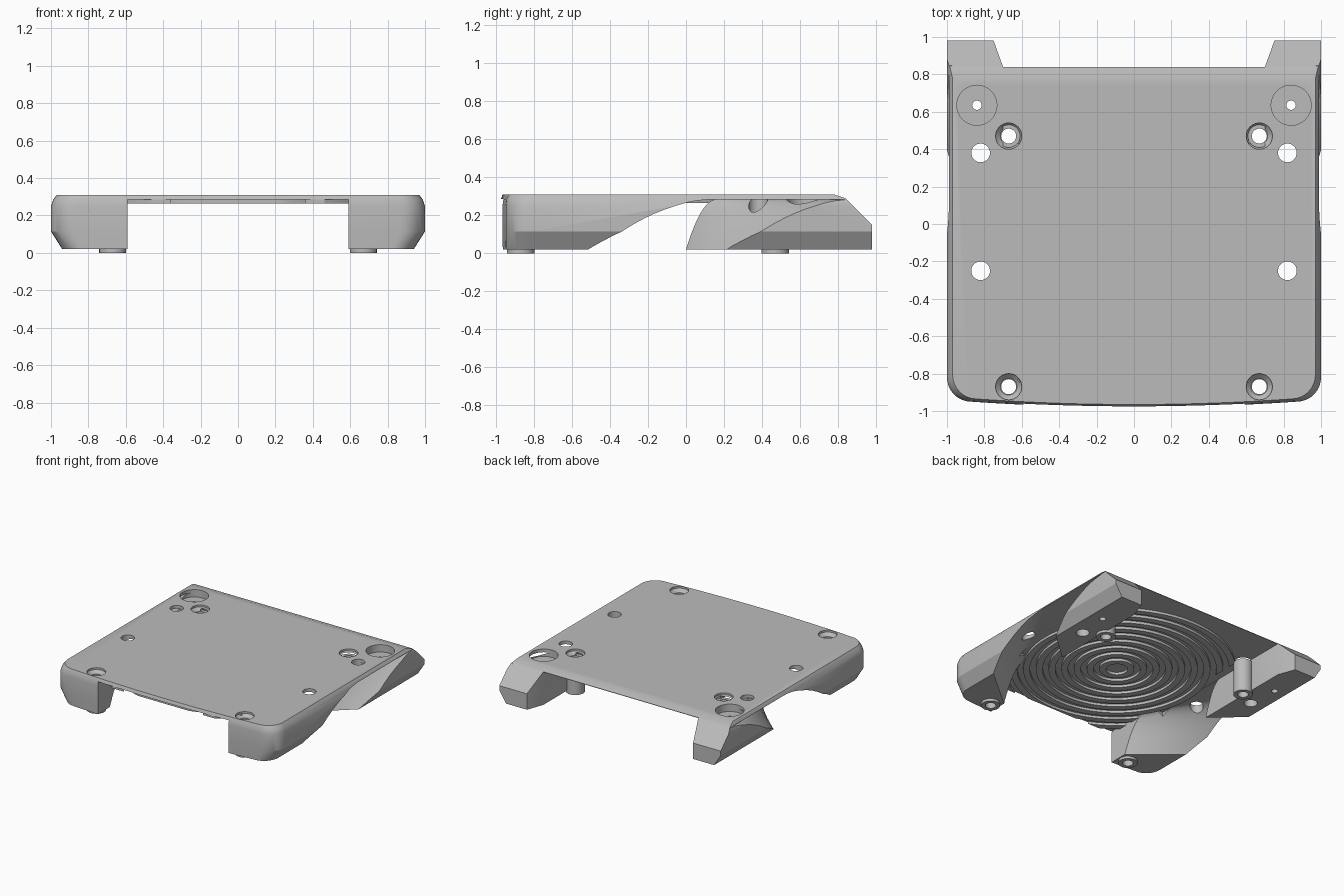
import bpy, bmesh, math

cube = bpy.data.objects.get("Cube")
if cube:
    bpy.data.objects.remove(cube, do_unlink=True)

grey = bpy.data.materials.new("plain_grey")
grey.use_nodes = True
grey.diffuse_color = (0.5, 0.5, 0.5, 1)
grey.node_tree.nodes["Principled BSDF"].inputs["Base Color"].default_value = (0.5, 0.5, 0.5, 1)

TOP, UNDER, FOOT = 0.31, 0.285, 0.02


def loft(name, rings, closed=False):
    """Skin a list of equal-length rings, capped unless closed into a loop."""
    bm = bmesh.new()
    vs = [[bm.verts.new(p) for p in r] for r in rings]
    n = len(rings[0])
    for i in range(len(rings) if closed else len(rings) - 1):
        a, b = vs[i], vs[(i + 1) % len(vs)]
        for j in range(n):
            k = (j + 1) % n
            bm.faces.new((a[j], a[k], b[k], b[j]))
    if not closed:
        bm.faces.new(vs[0])
        bm.faces.new(vs[-1])
    bmesh.ops.recalc_face_normals(bm, faces=bm.faces)
    mesh = bpy.data.meshes.new(name)
    bm.to_mesh(mesh)
    bm.free()
    ob = bpy.data.objects.new(name, mesh)
    bpy.context.collection.objects.link(ob)
    mesh.materials.append(grey)
    return ob


def prism(name, pts, z0, z1):
    return loft(name, [[(x, y, z) for x, y in pts] for z in (z0, z1)])


def box(name, x0, x1, y0, y1, z0, z1):
    return prism(name, [(x0, y0), (x1, y0), (x1, y1), (x0, y1)], z0, z1)


def circle(cx, cy, r, z, n=32):
    return [(cx + r * math.cos(t * math.tau / n), cy + r * math.sin(t * math.tau / n), z)
            for t in range(n)]


def turned(name, cx, cy, levels):
    return loft(name, [circle(cx, cy, r, z) for r, z in levels])


def tube(name, cx, cy, r0, r1, z0, z1, n=32):
    corners = [(r0, z0), (r1, z0), (r1, z1), (r0, z1)]
    return loft(name, [circle(cx, cy, r, z, n) for r, z in corners], closed=True)


def boolean(ob, tool, op="DIFFERENCE"):
    m = ob.modifiers.new("cut", "BOOLEAN")
    m.operation, m.solver, m.object = op, "EXACT", tool
    bpy.context.view_layer.objects.active = ob
    bpy.ops.object.modifier_apply(modifier=m.name)
    bpy.data.objects.remove(tool, do_unlink=True)


def smooth(ob):
    bpy.ops.object.select_all(action="DESELECT")
    ob.select_set(True)
    bpy.context.view_layer.objects.active = ob
    bpy.ops.object.shade_smooth_by_angle(angle=math.radians(25))


# Outer shell: rounded front corners and a slightly bowed front edge
half = [(1, 0.98)]
for i in range(9):
    t = i / 8 * math.pi / 2
    half.append((0.87 + 0.13 * math.cos(t), -0.82 - 0.13 * math.sin(t)))
for i in range(1, 8):
    x = 0.87 * (1 - i / 8)
    half.append((x, -0.98 + 0.03 * (x / 0.87) ** 2))
outline = half + [(0, -0.98)] + [(-x, y) for x, y in reversed(half)]
levels = [(FOOT, 0.94, 0), (0.115, 1, 0), (0.25, 1, 0), (0.285, 0.988, 0.005), (TOP, 0.97, 0.015)]
body = loft("base_plate_with_legs", [
    [(x * s, y + (d if y < -0.5 else 0), z) for x, y in outline] for z, s, d in levels])

# Hollow underside between the legs
boolean(body, box("void", -0.59, 0.59, -1.2, 1.2, -0.1, UNDER))
boolean(body, box("void", -0.7, 0.7, -0.5, 0.845, -0.1, UNDER + 0.001))

# Gap between the rear feet, and the sloping rear of plate and feet
boolean(body, prism("void", [(-0.7, 0.84), (0.7, 0.84), (0.83, 1.2), (-0.83, 1.2)], -0.1, 0.5))
slope = [(0.755, 0.318), (0.84, 0.29), (1.1, 0.03), (1.1, 0.5), (0.755, 0.5)]
boolean(body, loft("void", [[(x, y, z) for y, z in slope] for x in (-1.2, 1.2)]))


# Flared side openings: parabolic arch behind the front leg, domed front on the rear leg
def arch_section(x):
    f = (x - 0.6) / 0.37
    b = max(0, (x - 0.7) / 0.27)
    f0, f1 = -0.8 + 0.31 * f, -0.57 + 0.69 * f
    b0, b1 = 0.24 * b, 0.16 + 0.68 * b

    def curve(y0, y1):
        return [(x, y0 + (y1 - y0) * s / 12,
                 FOOT + (UNDER - 0.001 - FOOT) * (1 - (1 - s / 12) ** 2)) for s in range(13)]
    return ([(x, f0, -0.1)] + curve(f0, f1) + curve(b0, b1)[::-1] + [(x, b0, -0.1)])


for side in (-1, 1):
    rings = [[(side * px, y, z) for px, y, z in arch_section(x)]
             for x in (0.55, 0.7, 0.8, 0.9, 0.97, 1.06)]
    opening = loft("void", rings)
    bm = bmesh.new()
    bm.from_mesh(opening.data)
    bmesh.ops.triangulate(bm, faces=bm.faces)
    bm.to_mesh(opening.data)
    bm.free()
    boolean(body, opening)

# Screw holes, countersinks and the large rear counterbores
for side in (-1, 1):
    for y in (0.38, -0.25):
        boolean(body, turned("hole", side * 0.82, y, [(0.05, -0.1), (0.05, 0.5)]))
    for y in (0.47, -0.87):
        boolean(body, turned("hole", side * 0.67, y, [
            (0.045, -0.1), (0.045, 0.27), (0.07, 0.295), (0.07, 0.5)]))
    boolean(body, turned("hole", side * 0.84, 0.635, [
        (0.025, -0.1), (0.025, 0.25), (0.107, 0.25), (0.107, 0.5)]))
smooth(body)

# Screw bosses ending in round foot pads
for sx, side in ((1, "left"), (-1, "right")):
    for y, end in ((0.47, "rear"), (-0.87, "front")):
        smooth(tube(f"{end}_{side}_foot_boss", sx * 0.67, y, 0.04, 0.072, 0, 0.27))

# Concentric ribs under the plate, trimmed to its front edge
for k in range(9):
    r = 0.08 + 0.095 * k
    rib = tube(f"underside_rib_{k + 1}", 0, -0.2, r, r + 0.05, 0.265, 0.292, 72)
    if r > 0.7:
        boolean(rib, box("trim", -0.62, 0.62, -0.96, 0.8, 0.2, 0.4), "INTERSECT")
    smooth(rib)
